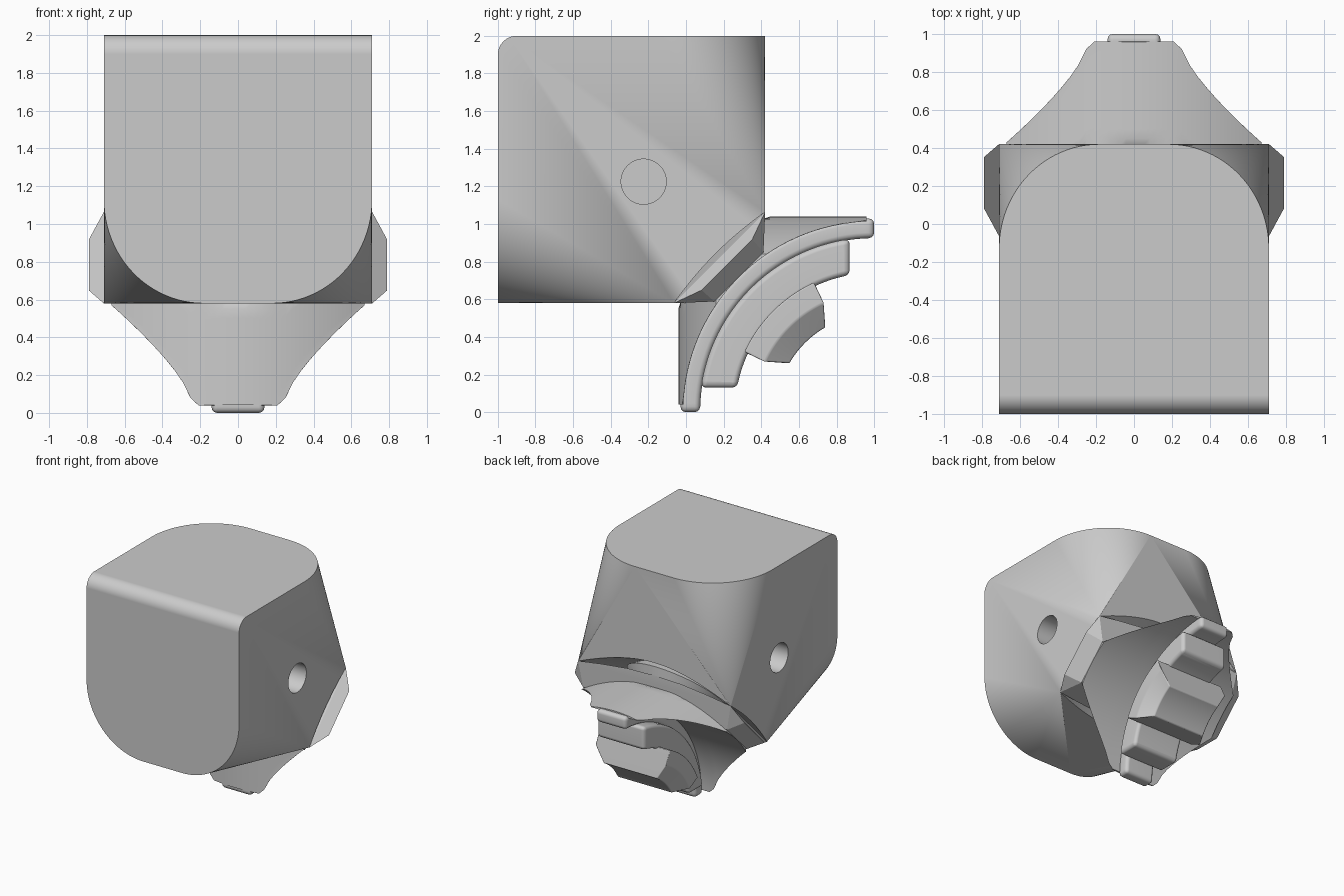
import bpy, bmesh, math
from mathutils import Matrix, Vector

cube = bpy.data.objects.get("Cube")
if cube:
    bpy.data.objects.remove(cube, do_unlink=True)

grey = bpy.data.materials.new("plain grey")
grey.use_nodes = True
COLOUR = (0.6, 0.6, 0.6, 1)
grey.diffuse_color = COLOUR
grey.node_tree.nodes["Principled BSDF"].inputs["Base Color"].default_value = COLOUR

# Tilted frame: local z points from the tip up into the body
H = math.sqrt(0.5)
TILT = Matrix(((1, 0, 0, 0), (0, H, -H, 0.5), (0, H, H, 0.5), (0, 0, 0, 1)))


def swap(p):
    """Reflect across the diagonal plane that the model is symmetric about."""
    return (p[0], 1 - p[2], 1 - p[1])


def make(name, bm):
    bmesh.ops.recalc_face_normals(bm, faces=bm.faces[:])
    mesh = bpy.data.meshes.new(name)
    bm.to_mesh(mesh)
    bm.free()
    mesh.materials.append(grey)
    ob = bpy.data.objects.new(name, mesh)
    bpy.context.collection.objects.link(ob)
    return ob


def activate(ob):
    bpy.ops.object.select_all(action='DESELECT')
    ob.select_set(True)
    bpy.context.view_layer.objects.active = ob


def smooth(ob, angle=30):
    """Smooth shading that keeps sharp edges and leaves large flat faces flat."""
    activate(ob)
    bpy.ops.object.shade_smooth_by_angle(angle=math.radians(angle))
    mod = ob.modifiers.new("flat faces first", 'WEIGHTED_NORMAL')
    mod.keep_sharp = True


def apply_modifier(ob, mod):
    activate(ob)
    bpy.ops.object.modifier_apply(modifier=mod.name)


def hull(bm):
    """Wrap all vertices in their convex hull."""
    bmesh.ops.convex_hull(bm, input=bm.verts[:])
    bmesh.ops.delete(bm, geom=[v for v in bm.verts if not v.link_faces], context='VERTS')
    bmesh.ops.dissolve_limit(bm, angle_limit=0.003, verts=bm.verts[:], edges=bm.edges[:])


def loft(sections):
    """Solid skinned over closed loops of points."""
    bm = bmesh.new()
    loops = [[bm.verts.new(p) for p in section] for section in sections]
    for a, b in zip(loops, loops[1:]):
        for i in range(len(a)):
            j = (i + 1) % len(a)
            bm.faces.new((a[i], a[j], b[j], b[i]))
    bm.faces.new(loops[0])
    bm.faces.new(loops[-1])
    return bm


def revolve(rings, sides, matrix):
    """Closed turned solid from (radius, height) rings."""
    angles = [i * math.tau / sides for i in range(sides)]
    return loft([[matrix @ Vector((r * math.cos(a), r * math.sin(a), h)) for a in angles]
                 for r, h in rings])


def cut(ob, bm):
    cutter = make("cutter", bm)
    cutter.hide_render = True
    mod = ob.modifiers.new("cut", 'BOOLEAN')
    mod.operation = 'DIFFERENCE'
    mod.solver = 'EXACT'
    mod.object = cutter
    apply_modifier(ob, mod)
    bpy.data.objects.remove(cutter, do_unlink=True)


# Body: hull of the arched top and front outlines and the lower corners
bm = bmesh.new()
for side in (-1, 1):
    points = [(0.71, 0.42, 1.065)]
    for i in range(25):
        a = i / 24 * math.pi / 2
        points.append((0.18 + 0.53 * math.cos(a), -0.13 + 0.55 * math.sin(a), 2))
    points += [swap(p) for p in points]
    for i in range(9):
        a = i / 8 * math.pi / 2
        points.append((0.71, -0.9 - 0.1 * math.sin(a), 1.9 + 0.1 * math.cos(a)))
    for x, y, z in points:
        bm.verts.new((side * x, y, z))
hull(bm)
body = make("body", bm)
# Shallow conical socket under the body
cut(body, revolve([(1.15, 0.317), (0.788, 0.455), (0.05, 0.735)], 96, TILT))
# Round pocket in each side
for side in (-1, 1):
    place = Matrix.Translation((side * 0.71, -0.225, 1.225)) @ Matrix.Rotation(math.pi / 2, 4, 'Y')
    cut(body, revolve([(0.12, -0.3), (0.12, 0.3)], 48, place))
smooth(body)

# Collar: faceted block under the socket with a pointed flank on each side
bm = bmesh.new()
for sx in (-1, 1):
    for sy in (-1, 1):
        for x, y, z in ((0.79, 0.19, 0.40), (0.71, 0.343, 0.455), (0.67, 0.185, 0.31),
                        (0.5, 0.365, 0.478), (0.25, 0.385, 0.498), (0, 0.39, 0.503)):
            bm.verts.new(TILT @ Vector((sx * x, sy * y, z)))
hull(bm)
smooth(make("collar", bm), 15)

# Neck between socket and collar
smooth(make("neck", revolve([(0.34, 0.46), (0.43, 0.56), (0.3, 0.68)], 48, TILT)))

# Jaw: bowed front and top walls cut away by a round hollow about the arc centre (y=1, z=0)
HOLLOW = 1.015
sections = []
for i in range(33):
    x = 0.67 * (i / 16 - 1)
    wall = 1.04 - 0.2 * (x / 0.67) ** 2
    tip = math.sqrt(max(0, HOLLOW ** 2 - wall ** 2))
    start = math.asin(max(0.04, tip) / HOLLOW)
    outer, inner = [], []
    for k in range(41):
        a = start + (math.pi / 2 - 2 * start) * k / 40
        c, s = math.cos(a), math.sin(a)
        reach = max(HOLLOW + 0.001, min(wall / max(c, s), 1.62 / (c + s)))
        outer.append((x, 1 - reach * c, reach * s))
        inner.append((x, 1 - HOLLOW * c, HOLLOW * s))
    sections.append(outer + inner[::-1])
smooth(make("jaw", loft(sections)))


def arc_pad(name, rows, bevel):
    """Curved block around the arc centre with soft edges.
    Each row is (radius, height of the cut end, half width)."""
    sections = []
    for i in range(33):
        left, right = [], []
        for r, low, half in rows:
            start = math.asin(low / r)
            a = start + (math.pi / 2 - 2 * start) * i / 32
            y, z = 1 - r * math.cos(a), r * math.sin(a)
            left.append((-half, y, z))
            right.append((half, y, z))
        sections.append(left + right[::-1])
    ob = make(name, loft(sections))
    mod = ob.modifiers.new("soft edges", 'BEVEL')
    mod.width = bevel
    mod.segments = 3
    mod.limit_method = 'ANGLE'
    apply_modifier(ob, mod)
    smooth(ob, 35)


# Stepped pads on the inside of the jaw
arc_pad("outer_pad", [(1.03, 0.0, 0.14), (0.925, 0.0, 0.14)], 0.03)
arc_pad("middle_pad", [(0.93, 0.13, 0.22), (0.74, 0.13, 0.22)], 0.03)
arc_pad("inner_pad", [(0.76, 0.32, 0.33), (0.64, 0.265, 0.33), (0.52, 0.26, 0.25)], 0.015)
